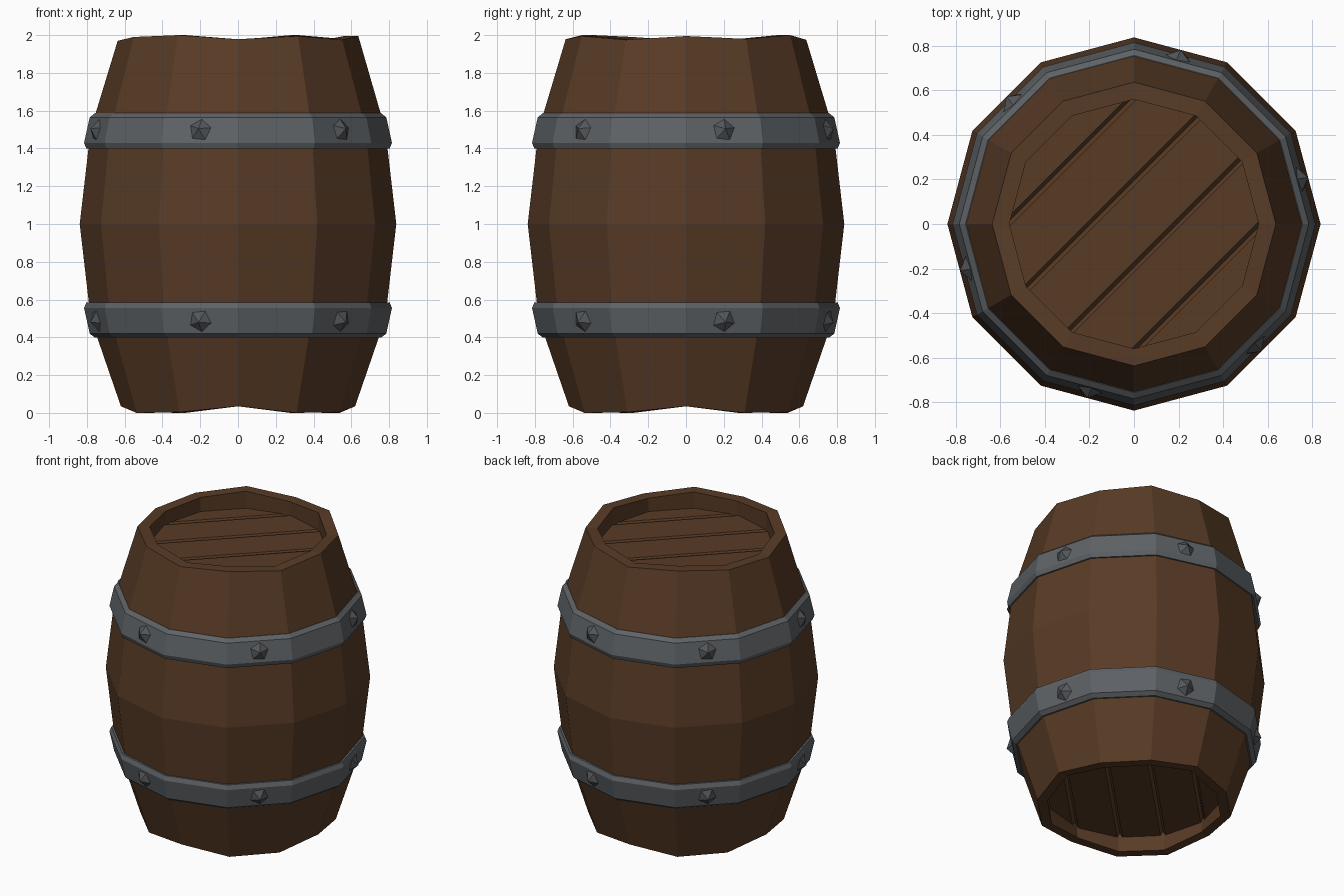
import bpy, bmesh, math
from mathutils import Vector, Matrix

SIDES = 12
cube = bpy.data.objects.get("Cube")
if cube:
    bpy.data.objects.remove(cube, do_unlink=True)


def material(name, rgb):
    m = bpy.data.materials.new(name)
    m.use_nodes = True
    m.diffuse_color = (*rgb, 1)
    m.node_tree.nodes["Principled BSDF"].inputs["Base Color"].default_value = (*rgb, 1)
    return m


wood = material("brown wood", (0.098, 0.044, 0.019))
iron = material("grey iron", (0.112, 0.123, 0.133))
dark_iron = material("dark iron", (0.088, 0.096, 0.104))


def finish(name, bm, mat):
    bmesh.ops.recalc_face_normals(bm, faces=bm.faces)
    mesh = bpy.data.meshes.new(name)
    bm.to_mesh(mesh)
    bm.free()
    mesh.materials.append(mat)
    ob = bpy.data.objects.new(name, mesh)
    bpy.context.scene.collection.objects.link(ob)
    return ob


def lathe(bm, profile, height=lambda k, z: z):
    """Spin a closed (radius, z) profile into a faceted ring."""
    rings = []
    for k in range(SIDES):
        a = math.tau * k / SIDES
        rings.append([bm.verts.new((r * math.cos(a), r * math.sin(a), height(k, z)))
                      for r, z in profile])
    n = len(profile)
    for k in range(SIDES):
        p, q = rings[k], rings[(k + 1) % SIDES]
        for i in range(n):
            j = (i + 1) % n
            bm.faces.new((p[i], q[i], q[j], p[j]))


# Barrel wall, with uneven stave ends
top_dip = [0.005, 0.02, 0, 0.025, 0, 0.02, 0.03, 0.01, 0, 0.022, 0.005, 0.025]


def uneven(k, z):
    if z == 2:
        return z - top_dip[k]
    if z == 0:
        return 0.035 if k % 3 == 0 else 0.004 * (k % 3 - 1)
    return z


bm = bmesh.new()
lathe(bm, [(0.56, 0.08), (0.555, 0), (0.62, 0), (0.78, 0.5), (0.838, 1),
           (0.78, 1.5), (0.637, 2), (0.56, 2), (0.565, 1.8)], uneven)
finish("barrel_wall", bm, wood)


# Lids with diagonal V grooves between the planks
def lid(name, z, inward):
    bm = bmesh.new()
    bmesh.ops.create_circle(bm, cap_ends=True, segments=SIDES, radius=0.585)
    across = Vector((1, -1, 0)).normalized()
    grooves = (-0.405, -0.137, 0.137, 0.405)
    for g in grooves:
        for d in (-0.017, 0, 0.017):
            bmesh.ops.bisect_plane(bm, geom=bm.verts[:] + bm.edges[:] + bm.faces[:],
                                   plane_co=across * (g + d), plane_no=across)
    for v in bm.verts:
        if any(abs(v.co.dot(across) - g) < 0.001 for g in grooves):
            v.co.z += inward * 0.03
        v.co.z += z
    ob = finish(name, bm, wood)
    if ob.data.polygons[0].normal.z * inward > 0:
        ob.data.flip_normals()


lid("top_lid", 1.88, -1)
lid("bottom_lid", 0.11, 1)


# Iron hoops and their studs; the lower set mirrors the upper one
def hoop(prefix, flip):
    z_of = (lambda z: 1.985 - z) if flip else (lambda z: z)
    bm = bmesh.new()
    lathe(bm, [(0.73, 1.4), (0.803, 1.4), (0.815, 1.43), (0.785, 1.565),
               (0.757, 1.587), (0.72, 1.587)], lambda k, z: z_of(z))
    finish(prefix + "_hoop", bm, iron)

    bm = bmesh.new()
    sign = -1 if flip else 1
    for k in range(6):
        a = math.radians(15 + 60 * k)
        out = Vector((math.cos(a), math.sin(a), 0.22 * sign)).normalized()
        side = Vector((-math.sin(a), math.cos(a), 0))
        up = out.cross(side) * sign
        base = Vector((math.cos(a) * 0.772, math.sin(a) * 0.772, z_of(1.497)))
        tip = bm.verts.new(base + out * 0.038)
        ring, root = [], []
        for i in range(5):
            t = math.tau * i / 5 + 0.1
            rim = base + (side * math.sin(t) + up * math.cos(t)) * 0.061
            ring.append(bm.verts.new(rim))
            root.append(bm.verts.new(rim - out * 0.02))
        for i in range(5):
            j = (i + 1) % 5
            bm.faces.new((tip, ring[i], ring[j]))
            bm.faces.new((ring[i], root[i], root[j], ring[j]))
        bm.faces.new(root)
    finish(prefix + "_studs", bm, dark_iron)


hoop("upper", False)
hoop("lower", True)
